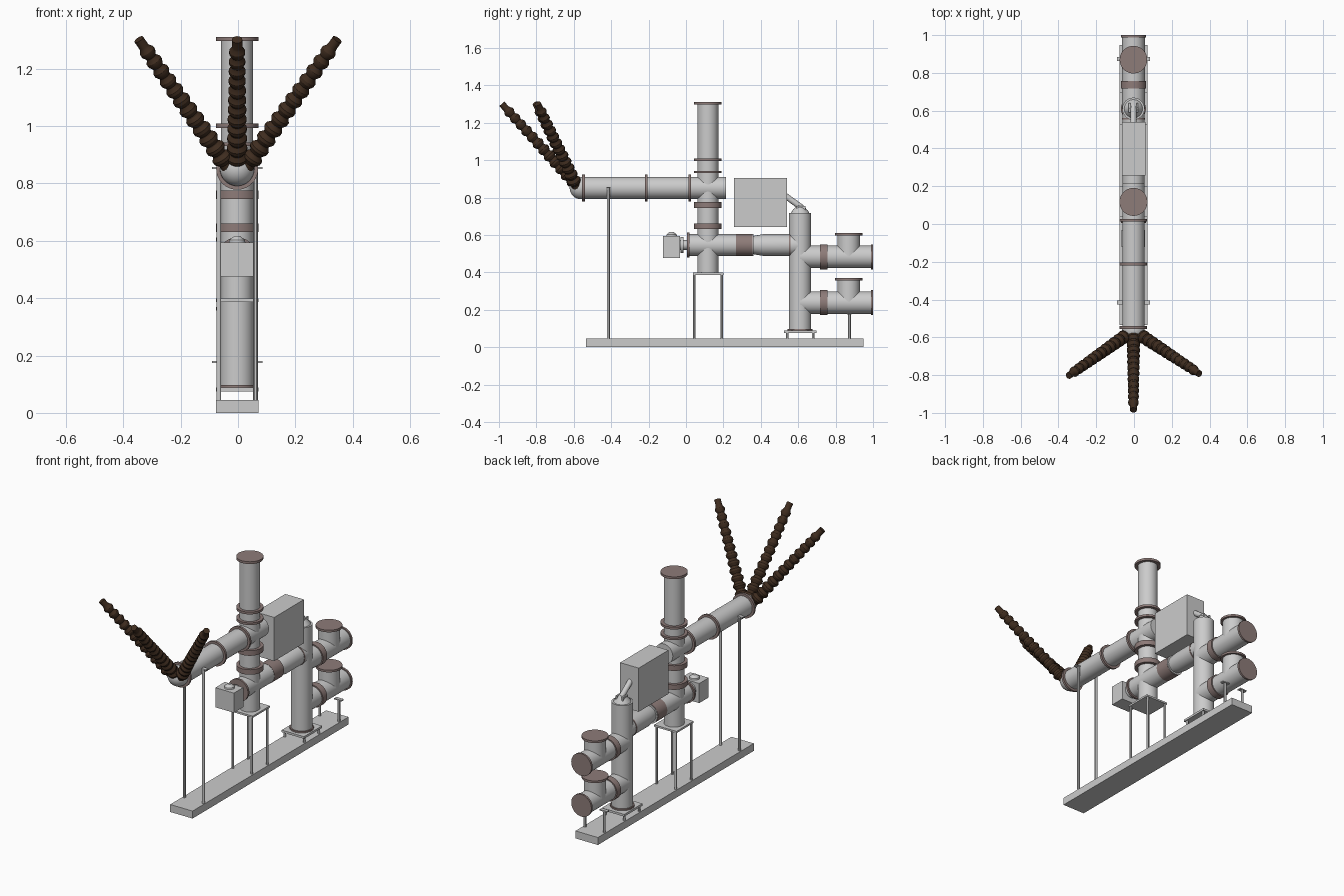
import bpy, bmesh, math
from mathutils import Vector

if "Cube" in bpy.data.objects:
    bpy.data.objects.remove(bpy.data.objects["Cube"])

CX = -0.003          # centre line of the assembly


def material(name, rgb):
    m = bpy.data.materials.new(name)
    m.diffuse_color = (*rgb, 1)
    m.use_nodes = True
    m.node_tree.nodes["Principled BSDF"].inputs["Base Color"].default_value = m.diffuse_color
    return m


RED = material("flange_rose", (0.27, 0.2, 0.19))
BROWN = material("bushing_brown", (0.05, 0.026, 0.014))


def finish(name, bm, mat=None):
    bmesh.ops.recalc_face_normals(bm, faces=bm.faces)
    me = bpy.data.meshes.new(name)
    bm.to_mesh(me)
    bm.free()
    ob = bpy.data.objects.new(name, me)
    bpy.context.collection.objects.link(ob)
    if mat:
        me.materials.append(mat)
    return ob


def lathe(name, p, q, profile, mat=None, sides=40):
    """Closed turned solid from p to q; profile is (fraction along, radius)."""
    p, q = Vector(p), Vector(q)
    rot = (q - p).to_track_quat('Z', 'Y')
    length = (q - p).length
    bm = bmesh.new()
    rings = []
    for t, r in profile:
        rings.append([bm.verts.new(p + rot @ Vector((
            r * math.cos(2 * math.pi * i / sides),
            r * math.sin(2 * math.pi * i / sides), t * length))) for i in range(sides)])
    for a, b in zip(rings, rings[1:]):
        for i in range(sides):
            j = (i + 1) % sides
            bm.faces.new((a[i], a[j], b[j], b[i]))
    bm.faces.new(rings[0])
    bm.faces.new(rings[-1])
    return finish(name, bm, mat)


def pipe(name, p, q, r, mat=None, sides=40):
    return lathe(name, p, q, [(0, r), (1, r)], mat, sides)


def pipe_y(name, y0, y1, z, r, mat=None):
    return pipe(name, (CX, y0, z), (CX, y1, z), r, mat)


def pipe_z(name, z0, z1, y, r, mat=None, x=CX, sides=40):
    return pipe(name, (x, y, z0), (x, y, z1), r, mat, sides)


def box(name, x0, x1, y0, y1, z0, z1):
    bm = bmesh.new()
    bmesh.ops.create_cube(bm, size=1)
    for v in bm.verts:
        v.co = ((x0 + x1) / 2 + v.co.x * (x1 - x0),
                (y0 + y1) / 2 + v.co.y * (y1 - y0),
                (z0 + z1) / 2 + v.co.z * (z1 - z0))
    return finish(name, bm)


# Base beam
box("base_beam", -0.077, 0.072, -0.535, 0.948, 0, 0.045)

# Upper horizontal bus tube with domed front end
pipe_y("upper_tube", -0.56, 0.214, 0.851, 0.059)
bm = bmesh.new()
bmesh.ops.create_uvsphere(bm, u_segments=32, v_segments=16, radius=0.06)
bmesh.ops.translate(bm, verts=bm.verts, vec=(CX, -0.562, 0.851))
finish("front_dome", bm)
for y in (-0.548, -0.212, 0.02):
    pipe_y("upper_tube_flange", y - 0.007, y + 0.007, 0.851, 0.073, RED)

# Front vertical column
pipe_z("front_column", 0.395, 1.305, 0.117, 0.056)
for z0, z1 in ((1.297, 1.311), (0.994, 1.008), (0.93, 0.943), (0.745, 0.776), (0.631, 0.661)):
    pipe_z("front_column_flange", z0, z1, 0.117, 0.074, RED)

# Lower horizontal tube with bellows band and reducer
pipe_y("lower_tube", 0.02, 0.36, 0.546, 0.058)
pipe_y("bellows_band", 0.267, 0.356, 0.546, 0.0595, RED)
lathe("reducer", (CX, 0.356, 0.546), (CX, 0.61, 0.546),
      [(0, 0.048), (0.22, 0.058), (1, 0.058)])
pipe_y("lower_tube_flange", 0.005, 0.018, 0.546, 0.066, RED)
pipe_y("lower_tube_flange", 0.552, 0.56, 0.546, 0.06, RED)

# Small drive box on the front of the lower tube
box("drive_box", CX - 0.062, CX + 0.062, -0.123, -0.033, 0.476, 0.594)
lathe("drive_box_knob", (CX, -0.077, 0.593), (CX, -0.077, 0.617),
      [(0, 0.029), (0.4, 0.027), (1, 0.01)], sides=16)
pipe_y("drive_neck", -0.035, 0.01, 0.546, 0.026)
pipe_y("drive_collar", -0.03, -0.014, 0.546, 0.042)

# Rear vertical column and its top linkage
pipe_z("rear_column", 0.088, 0.717, 0.61, 0.059)
pipe_z("rear_column_foot_flange", 0.086, 0.097, 0.61, 0.066, RED)
lathe("linkage_mount", (CX, 0.61, 0.715), (CX, 0.61, 0.757),
      [(0, 0.05), (0.25, 0.045), (1, 0.018)], sides=16)
pipe("linkage_arm", (CX, 0.53, 0.81), (CX, 0.62, 0.745), 0.016, sides=16)
for s in (-1, 1):
    x = CX + s * 0.02
    box("linkage_fork", x - 0.005, x + 0.005, 0.59, 0.64, 0.715, 0.755)

# Large control cabinet
box("control_cabinet", CX - 0.06, CX + 0.064, 0.257, 0.54, 0.642, 0.905)

# Two rear branches, each with an upward stub
for z, top, name in ((0.483, 0.611, "upper_branch"), (0.238, 0.37, "lower_branch")):
    pipe_y(name, 0.61, 0.995, z, 0.06)
    pipe_y(name + "_band", 0.717, 0.757, z, 0.067, RED)
    pipe_y(name + "_end_flange", 0.988, 1.0, z, 0.067, RED)
    pipe_z(name + "_stub", z, top - 0.005, 0.87, 0.06)
    pipe_z(name + "_stub_flange", top - 0.013, top, 0.87, 0.073, RED)

# Support plates
box("front_column_plate", -0.077, 0.072, 0.037, 0.2, 0.387, 0.398)
box("rear_column_plate", -0.077, 0.072, 0.525, 0.697, 0.075, 0.088)

# Support legs on both sides
for s in (-1, 1):
    x = CX + s * 0.064
    for y in (0.045, 0.192):
        pipe_z("front_column_leg", 0.04, 0.39, y, 0.007, x=x, sides=12)
    for y in (0.541, 0.681):
        pipe_z("rear_column_leg", 0.04, 0.078, y, 0.007, x=x, sides=12)
    for y, z, name in ((-0.415, 0.853, "upper_tube"), (0.873, 0.177, "lower_branch")):
        pipe_z(name + "_post", 0.04, z, y, 0.008, x=x, sides=12)
        box(name + "_bracket", x - 0.024, x + 0.024, y - 0.011, y + 0.011, z - 0.003, z + 0.004)

# Three ribbed bushings fanning out from the dome
SHEDS = 12
for name, p, q in (("left_bushing", (-0.035, -0.585, 0.86), (-0.346, -0.803, 1.302)),
                   ("right_bushing", (0.03, -0.585, 0.86), (0.346, -0.793, 1.302)),
                   ("centre_bushing", (CX, -0.58, 0.86), (CX, -0.985, 1.301))):
    prof = [(0, 0.026)]
    for i in range(SHEDS):
        t, k = 0.03 + 0.91 * i / SHEDS, 1 - 0.25 * i / SHEDS
        d = 0.91 / SHEDS
        prof += [(t, 0.025 * k), (t + 0.35 * d, 0.036 * k),
                 (t + 0.6 * d, 0.036 * k), (t + 0.9 * d, 0.025 * k)]
    prof += [(0.945, 0.018), (1, 0.018)]
    lathe(name, p, q, prof, BROWN, 20)

# Smooth round surfaces, keep edges crisp
bpy.ops.object.select_all(action='SELECT')
bpy.context.view_layer.objects.active = bpy.context.scene.objects[0]
bpy.ops.object.shade_smooth_by_angle(angle=math.radians(30))
